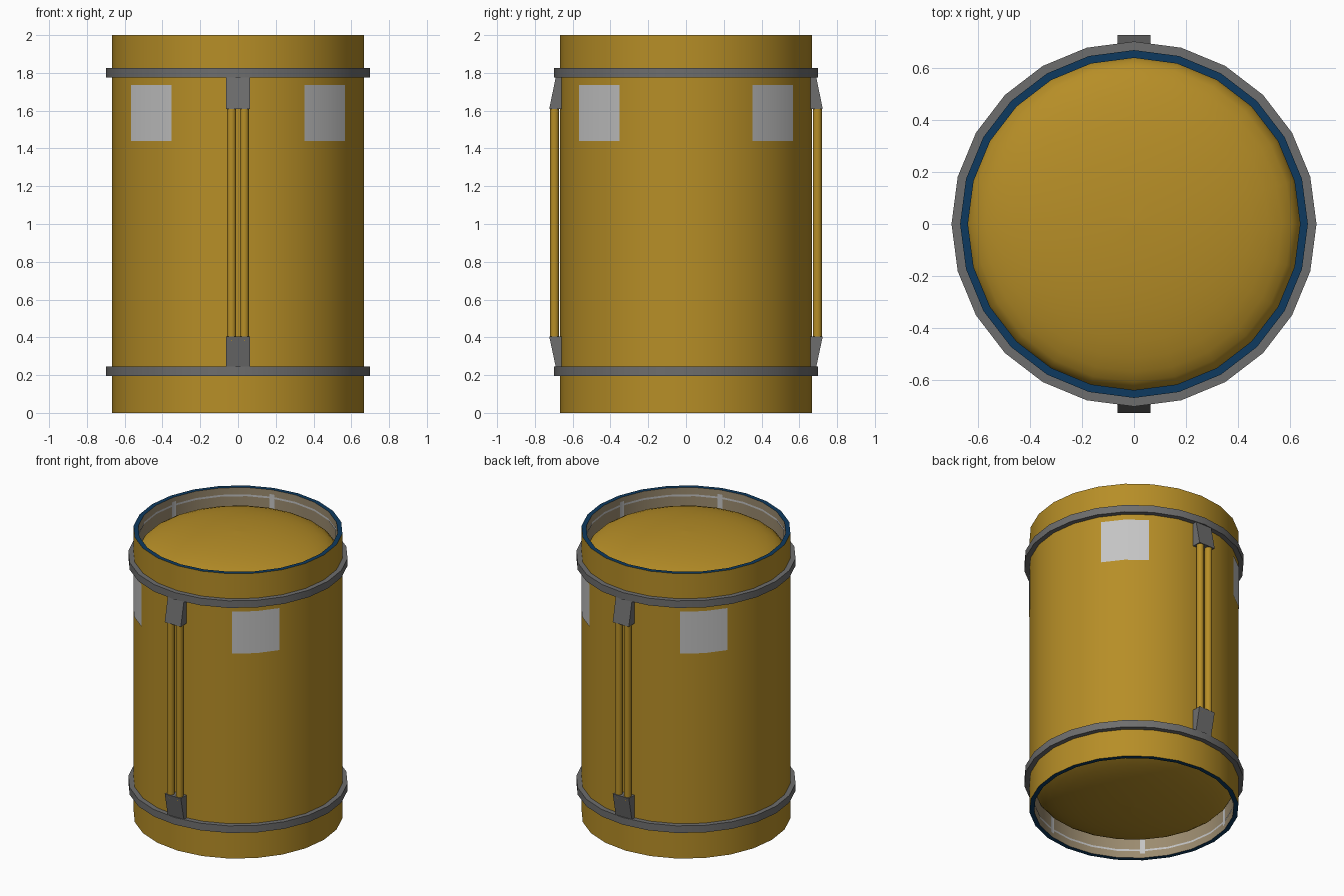
import bpy, math

if "Cube" in bpy.data.objects:
    bpy.data.objects.remove(bpy.data.objects["Cube"])

N = 24                      # sides of the drum
STEP = 360 / N


def mat(name, r, g, b):
    m = bpy.data.materials.new(name)
    m.diffuse_color = (r, g, b, 1)
    m.use_nodes = True
    m.node_tree.nodes["Principled BSDF"].inputs["Base Color"].default_value = m.diffuse_color
    return m


YELLOW = mat("ochre_yellow", 0.47, 0.27, 0.02)
GREY = mat("dark_grey", 0.155, 0.155, 0.155)
LIGHT = mat("light_grey", 0.55, 0.55, 0.55)
BLUE = mat("navy_rim", 0.004, 0.042, 0.115)
TAN = mat("dull_tan", 0.33, 0.26, 0.16)


def make(name, verts, faces, mats, idx=None, smooth=35):
    me = bpy.data.meshes.new(name)
    me.from_pydata(verts, [], faces)
    for m in mats:
        me.materials.append(m)
    for i, p in enumerate(me.polygons):
        p.use_smooth = True
        if idx:
            p.material_index = idx[i]
    me.set_sharp_from_angle(angle=math.radians(smooth))
    ob = bpy.data.objects.new(name, me)
    bpy.context.collection.objects.link(ob)
    return ob


def lathe(name, prof, mats, seg_mats=None, closed=False, n=N, centre=(0, 0)):
    """Spin an (r, z) profile around a vertical axis."""
    k = len(prof)
    verts = []
    for i in range(n):
        a = 2 * math.pi * i / n
        verts += [(centre[0] + r * math.cos(a), centre[1] + r * math.sin(a), z)
                  for r, z in prof]
    faces, idx = [], []
    for i in range(n):
        i2 = (i + 1) % n
        for j in range(k if closed else k - 1):
            j2 = (j + 1) % k
            faces.append((i * k + j, i2 * k + j, i2 * k + j2, i * k + j2))
            idx.append(seg_mats[j] if seg_mats else 0)
    return make(name, verts, faces, mats, idx)


def patch(name, r, a0, a1, z0, z1, material, inside=False):
    """Thin painted plate that follows the faceted wall."""
    angs = [a0] + [k * STEP for k in range(-N, 2 * N + 1)
                   if a0 + 0.01 < k * STEP < a1 - 0.01] + [a1]
    verts = []
    for a in angs:
        rr = r * math.cos(math.radians(STEP / 2)) / math.cos(
            math.radians(a % STEP - STEP / 2))
        c, s = math.cos(math.radians(a)), math.sin(math.radians(a))
        verts += [(rr * c, rr * s, z0), (rr * c, rr * s, z1)]
    faces = []
    for i in range(len(angs) - 1):
        f = (2 * i, 2 * i + 2, 2 * i + 3, 2 * i + 1)
        faces.append(f[::-1] if inside else f)
    return make(name, verts, faces, [material])


RO, RI = 0.667, 0.637

# Drum wall: tan recessed inside, blue rims, yellow outside
lathe("drum_wall",
      [(RI, 0.19), (RI, 0), (RO, 0), (RO, 2), (RI, 2), (RI, 1.81)],
      [YELLOW, BLUE, TAN], [2, 1, 0, 1, 2])

# Domed ends, sunk below the rims
D, H, M = 0.165, 0.155, 10
arc = [(max(RI * math.cos(t), 0.0005), H * math.sin(t))
       for t in (math.pi / 2 * i / M for i in range(M + 1))]
lathe("top_dome", [(r, 2 - D + z) for r, z in arc], [YELLOW])
lathe("bottom_dome", [(r, D - z) for r, z in reversed(arc)], [YELLOW])

# Grey hoops
for name, z in (("lower_hoop", 0.22), ("upper_hoop", 1.80)):
    lathe(name, [(0.66, z - 0.025), (0.70, z - 0.025),
                 (0.70, z + 0.025), (0.66, z + 0.025)], [GREY], closed=True)

# Light label panels on the four diagonals
for k in range(4):
    a = 45 + 90 * k
    patch(f"label_panel_{k}", RO + 0.003, a - 13.2, a + 13.2, 1.44, 1.735, LIGHT)

# Light seams on the recessed inner walls
for end, (z0, z1, s0, s1) in {"top": (1.82, 1.97, 1.94, 1.953),
                              "bottom": (0.03, 0.18, 0.047, 0.06)}.items():
    patch(f"{end}_seam_ring", RI - 0.003, 0, 360, s0, s1, LIGHT, True)
    for k in range(6):
        a = 45 + 60 * k
        patch(f"{end}_seam_{k}", RI - 0.003, a - 1.5, a + 1.5, z0, z1, LIGHT, True)

# Twin pipes and wedge brackets, front and back
for side, s in (("front", -1), ("back", 1)):
    for tag, x in (("left", -0.034), ("right", 0.034)):
        lathe(f"{side}_{tag}_pipe", [(0.024, 0.38), (0.024, 1.63)], [YELLOW],
              n=12, centre=(x, s * 0.696))
    for tag, zi, zo in (("lower", 0.405, 0.245), ("upper", 1.61, 1.775)):
        prof = [(0.655, zi), (0.724, zi), (0.69, zo), (0.655, zo)]
        verts = [(x, s * y, z) for x in (-0.0625, 0.0625) for y, z in prof]
        faces = [(0, 1, 2, 3), (7, 6, 5, 4)] + [
            (j, j + 4, (j + 1) % 4 + 4, (j + 1) % 4) for j in range(4)]
        if (s > 0) != (zo > zi):      # keep normals outward when mirrored
            faces = [f[::-1] for f in faces]
        faces = [f[::-1] for f in faces]
        make(f"{side}_{tag}_bracket", verts, faces, [GREY], smooth=5)
